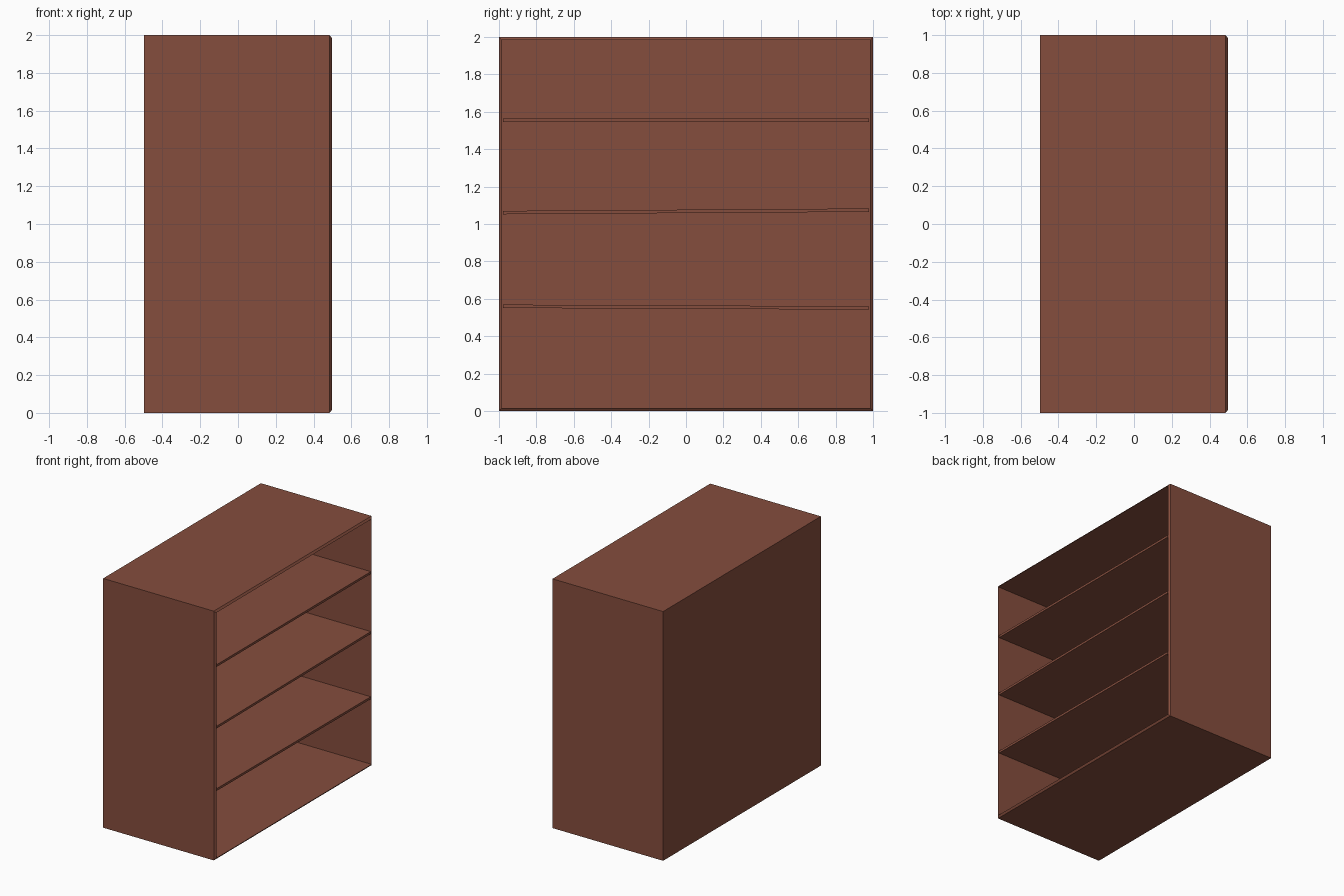
import bpy, bmesh
from mathutils import Vector

if "Cube" in bpy.data.objects:
    bpy.data.objects.remove(bpy.data.objects["Cube"])

wood = bpy.data.materials.new("red_brown_wood")
wood.diffuse_color = (0.235, 0.075, 0.047, 1)
wood.use_nodes = True
wood.node_tree.nodes["Principled BSDF"].inputs["Base Color"].default_value = wood.diffuse_color

WALL = 0.022          # board thickness
X0, X1, LIP = -0.497, 0.485, 0.497   # back, outer front edge, inner front edge


def finish(name, bm):
    bmesh.ops.recalc_face_normals(bm, faces=bm.faces)
    mesh = bpy.data.meshes.new(name)
    bm.to_mesh(mesh)
    bm.free()
    mesh.materials.append(wood)
    obj = bpy.data.objects.new(name, mesh)
    bpy.context.collection.objects.link(obj)


def box(lo, hi):
    bm = bmesh.new()
    bmesh.ops.create_cube(bm, size=1)
    lo, hi = Vector(lo), Vector(hi)
    for v in bm.verts:
        v.co = (lo + hi) / 2 + v.co * (hi - lo)
    return bm


# Cabinet: box with a sloped front rim and one deep cavity
bm = box((X0, -1, 0), (X1, 1, 2))
front = max(bm.faces, key=lambda f: f.calc_center_median().x)
bmesh.ops.inset_region(bm, faces=[front], thickness=WALL)
for v in front.verts:
    v.co.x = LIP
r = bmesh.ops.extrude_discrete_faces(bm, faces=[front])
for v in r["faces"][0].verts:
    v.co.x = X0 + WALL
finish("cabinet", bm)

# Shelves: (height at left end, height at right end), slightly tilted
for i, (za, zb) in enumerate([(0.56, 0.551), (1.061, 1.074), (1.555, 1.555)]):
    bm = box((X0 + WALL, -1 + WALL, -0.009), (LIP - 0.003, 1 - WALL, 0.009))
    for v in bm.verts:
        v.co.z += za if v.co.y < 0 else zb
    finish(f"shelf_{i + 1}", bm)
